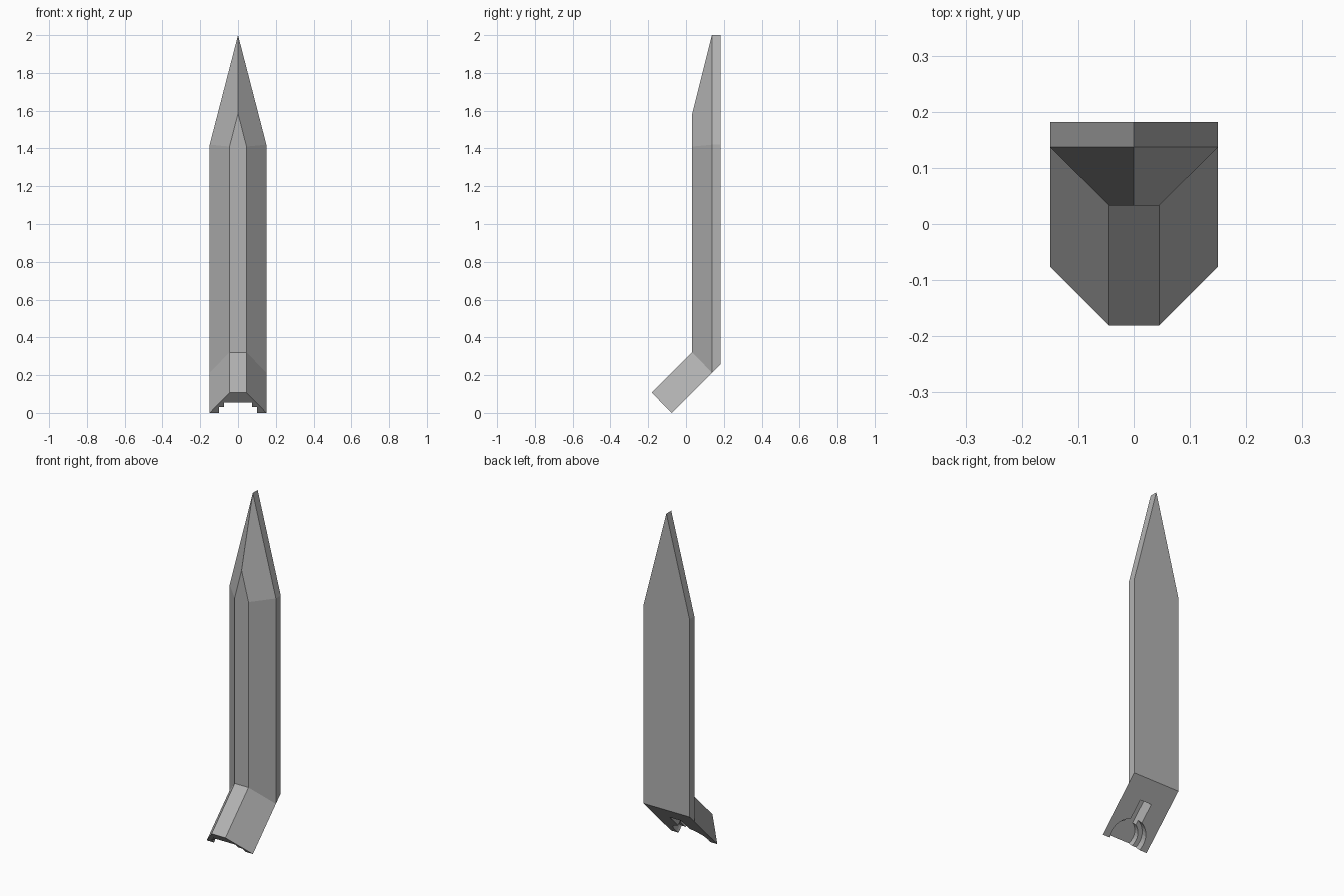
import bpy, bmesh
from math import radians
from mathutils import Matrix

cube = bpy.data.objects.get("Cube")
if cube:
    bpy.data.objects.remove(cube, do_unlink=True)

steel = bpy.data.materials.new("plain_grey")
steel.use_nodes = True
grey = (0.45, 0.45, 0.45, 1)
steel.diffuse_color = grey
steel.node_tree.nodes["Principled BSDF"].inputs["Base Color"].default_value = grey


def add_object(name, bm):
    bmesh.ops.recalc_face_normals(bm, faces=bm.faces)
    mesh = bpy.data.meshes.new(name)
    bm.to_mesh(mesh)
    bm.free()
    mesh.materials.append(steel)
    obj = bpy.data.objects.new(name, mesh)
    bpy.context.collection.objects.link(obj)
    return obj


# Half widths and depths of the section
RIDGE, EDGE = 0.045, 0.15
FRONT, MID, BACK = 0.033, 0.137, 0.182
UNDER, OVER = 0.076, 0.288      # 45 degree planes of the bent foot

points = {
    # bend between blade and foot
    "bend_mid": (0, FRONT, FRONT + OVER), "bend_ridge": (RIDGE, FRONT, FRONT + OVER),
    "bend_edge": (EDGE, MID, MID + UNDER), "bend_back": (EDGE, BACK, BACK + UNDER),
    "back_mid": (0, BACK, BACK + UNDER),
    # shoulder and point of the blade
    "top_ridge": (RIDGE, FRONT, 1.41), "top_edge": (EDGE, MID, 1.42),
    "top_back": (EDGE, BACK, 1.42), "ridge_tip": (0, FRONT, 1.585),
    "tip": (0, MID, 2), "tip_back": (0, BACK, 2),
    # lower end of the foot
    "foot_mid": (0, -0.181, 0.107), "foot_ridge": (RIDGE, -0.181, 0.107),
    "foot_edge": (EDGE, -0.076, 0), "foot_under": (0, -0.076, 0),
}
faces = [
    "bend_mid bend_ridge top_ridge ridge_tip",
    "bend_ridge bend_edge top_edge top_ridge",
    "bend_edge bend_back top_back top_edge",
    "top_ridge top_edge tip ridge_tip",
    "top_edge top_back tip_back tip",
    "bend_back back_mid tip_back top_back",
    "bend_mid foot_mid foot_ridge bend_ridge",
    "bend_ridge foot_ridge foot_edge bend_edge",
    "foot_mid foot_under foot_edge foot_ridge",
    "foot_edge foot_under back_mid bend_back bend_edge",
]

# Blade with bent foot, both halves
bm = bmesh.new()
for side in (1, -1):
    verts = {n: bm.verts.new((side * x, y, z)) for n, (x, y, z) in points.items()}
    for names in faces:
        bm.faces.new([verts[n] for n in names.split()])
bmesh.ops.remove_doubles(bm, verts=bm.verts, dist=0.0001)
bmesh.ops.dissolve_limit(bm, angle_limit=radians(0.5), verts=bm.verts, edges=bm.edges)
blade = add_object("blade", bm)

# Cutters in the frame of the foot's underside: y along the foot, z into it
foot_frame = Matrix.Translation((0, -0.076, 0)) @ Matrix.Rotation(radians(45), 4, "X")
OUT = 0.05


def round_cutter(name, radius, depth):
    bm = bmesh.new()
    place = Matrix.Translation((0, 0.035, (depth - OUT) / 2))
    bmesh.ops.create_cone(bm, cap_ends=True, segments=32, radius1=radius, radius2=radius,
                          depth=depth + OUT, matrix=foot_frame @ place)
    return add_object(name, bm)


def slot_cutter(name, half, length, depth):
    bm = bmesh.new()
    place = Matrix.Translation((0, (length - OUT) / 2, (depth - OUT) / 2))
    size = Matrix.Diagonal((half * 2, length + OUT, depth + OUT, 1))
    bmesh.ops.create_cube(bm, size=1, matrix=foot_frame @ place @ size)
    return add_object(name, bm)


cutters = [
    round_cutter("wide_recess_cutter", 0.108, 0.042),
    round_cutter("deep_recess_cutter", 0.083, 0.078),
    slot_cutter("slot_cutter", 0.037, 0.245, 0.077),
]

# Cut the stepped keyhole into the foot
bpy.context.view_layer.objects.active = blade
for cutter in cutters:
    cutter.hide_render = True
    mod = blade.modifiers.new("keyhole", "BOOLEAN")
    mod.operation = "DIFFERENCE"
    mod.solver = "EXACT"
    mod.object = cutter
    bpy.ops.object.modifier_apply(modifier=mod.name)
    bpy.data.objects.remove(cutter, do_unlink=True)
